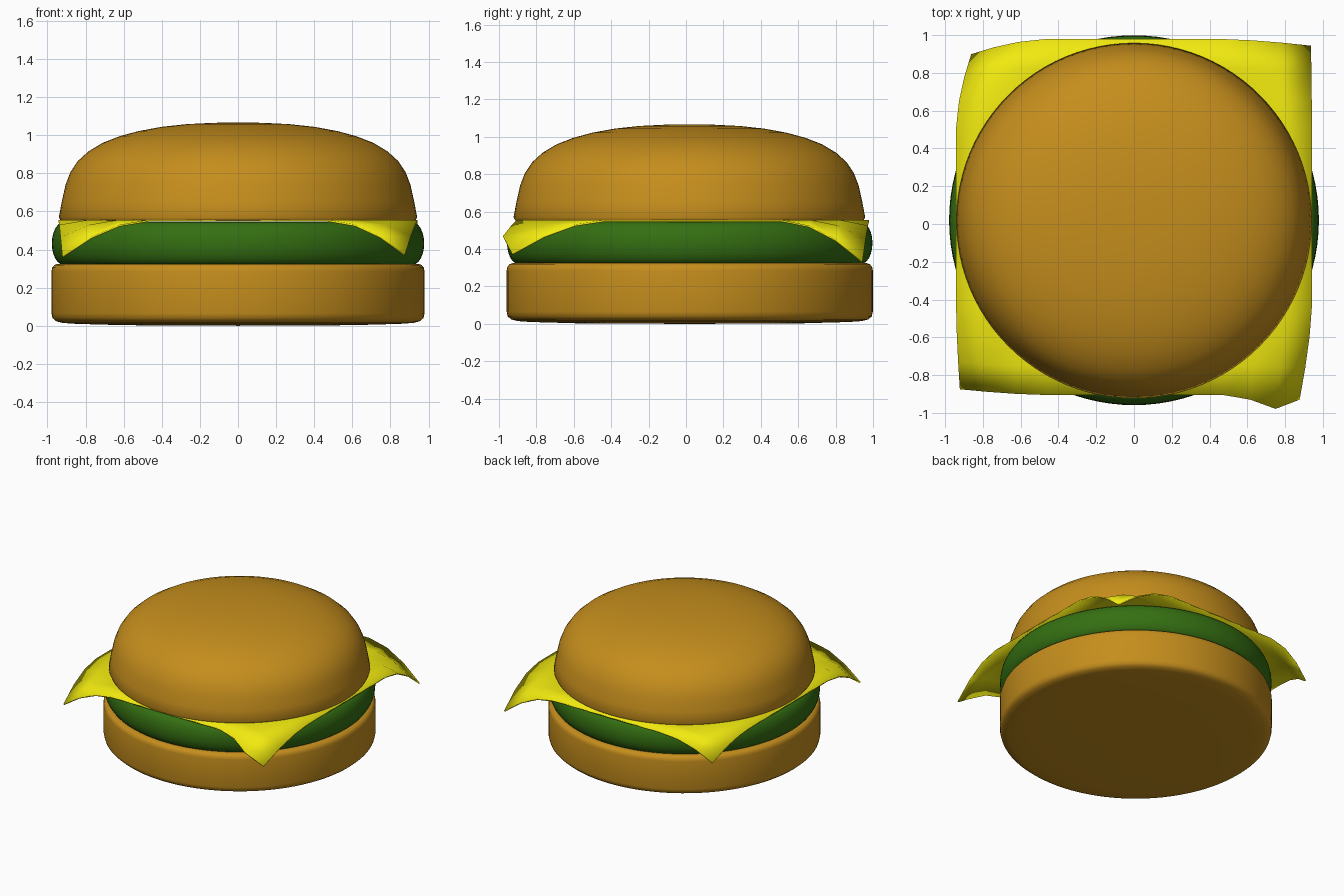
import bpy, bmesh, math

if "Cube" in bpy.data.objects:
    bpy.data.objects.remove(bpy.data.objects["Cube"])

CY = 0.02  # round parts share this centre on y


def material(name, rgb):
    m = bpy.data.materials.new(name)
    m.diffuse_color = (*rgb, 1)
    m.use_nodes = True
    m.node_tree.nodes["Principled BSDF"].inputs["Base Color"].default_value = m.diffuse_color
    return m


def finish(bm, name, mat, angle=40):
    bmesh.ops.recalc_face_normals(bm, faces=bm.faces)
    me = bpy.data.meshes.new(name)
    bm.to_mesh(me)
    bm.free()
    ob = bpy.data.objects.new(name, me)
    bpy.context.collection.objects.link(ob)
    me.materials.append(mat)
    bpy.ops.object.select_all(action='DESELECT')
    ob.select_set(True)
    bpy.context.view_layer.objects.active = ob
    bpy.ops.object.shade_smooth_by_angle(angle=math.radians(angle))
    return ob


def lathe(name, profile, mat, cy=CY, segs=96):
    """Spin an (r, z) profile that starts and ends on the axis."""
    bm = bmesh.new()
    vs = [bm.verts.new((r, 0, z)) for r, z in profile]
    es = [bm.edges.new(p) for p in zip(vs, vs[1:])]
    bmesh.ops.spin(bm, geom=vs + es, cent=(0, 0, 0), axis=(0, 0, 1),
                   angle=math.tau, steps=segs, use_duplicate=False)
    bmesh.ops.remove_doubles(bm, verts=bm.verts, dist=1e-4)
    bmesh.ops.translate(bm, verts=bm.verts, vec=(0, cy, 0))
    return finish(bm, name, mat)


bread = material("bread", (0.56, 0.27, 0.012))
yellow = material("cheese", (0.88, 0.82, 0.005))
green = material("lettuce", (0.035, 0.16, 0.006))

# Bottom bun: flat disc with rounded rims
lathe("bottom_bun", [(0, 0), (0.6, 0.003), (0.85, 0.01), (0.92, 0.015),
                     (0.955, 0.024), (0.973, 0.04), (0.979, 0.065),
                     (0.979, 0.285), (0.975, 0.305), (0.963, 0.319),
                     (0.945, 0.325), (0, 0.325)], bread)

# Lettuce: thick disc with a bulging side
side = [(0.915 + 0.062 * math.cos(a), 0.432 + 0.112 * math.sin(a))
        for a in (math.radians(-90 + 15 * k) for k in range(13))]
lathe("lettuce", [(0, 0.32)] + side + [(0, 0.544)], green)

# Top bun: domed
lathe("top_bun", [(0, 0.55), (0.915, 0.55), (0.932, 0.554), (0.94, 0.57),
                  (0.925, 0.65), (0.905, 0.74), (0.88, 0.805), (0.84, 0.865),
                  (0.785, 0.915), (0.71, 0.96), (0.62, 0.995), (0.52, 1.022),
                  (0.4, 1.044), (0.27, 1.058), (0.13, 1.065), (0, 1.067)],
      bread, cy=0.018)

# Cheese slice: square grid whose corners droop; (dx, dy, drop) at each corner
corners = {(1, 1): (-0.005, -0.035, 0.22), (-1, 1): (0.08, -0.08, 0.17),
           (-1, -1): (0.02, 0.03, 0.19), (1, -1): (-0.065, -0.025, 0.18)}
bm = bmesh.new()
bmesh.ops.create_grid(bm, x_segments=12, y_segments=12, size=0.942)
for v in bm.verts:
    i, j = round(v.co.x / 0.157), round(v.co.y / 0.157)
    d = max(0, abs(i) + abs(j) - 9) / 3
    if d:
        dx, dy, drop = corners[(1 if i > 0 else -1, 1 if j > 0 else -1)]
        v.co.x += dx * d ** 1.5
        v.co.y += dy * d ** 1.5
        v.co.z -= drop * d ** 1.8
    if (i, j) == (5, -6):    # outward flare beside the front right corner
        v.co.y -= 0.06
    elif (i, j) == (4, -6):
        v.co.y -= 0.02
    v.co.y += 0.037
    v.co.z += 0.556
cheese = finish(bm, "cheese", yellow, 60)
if cheese.data.polygons[0].normal.z < 0:
    cheese.data.flip_normals()
mod = cheese.modifiers.new("thickness", 'SOLIDIFY')
mod.thickness = 0.01
mod.offset = -1
